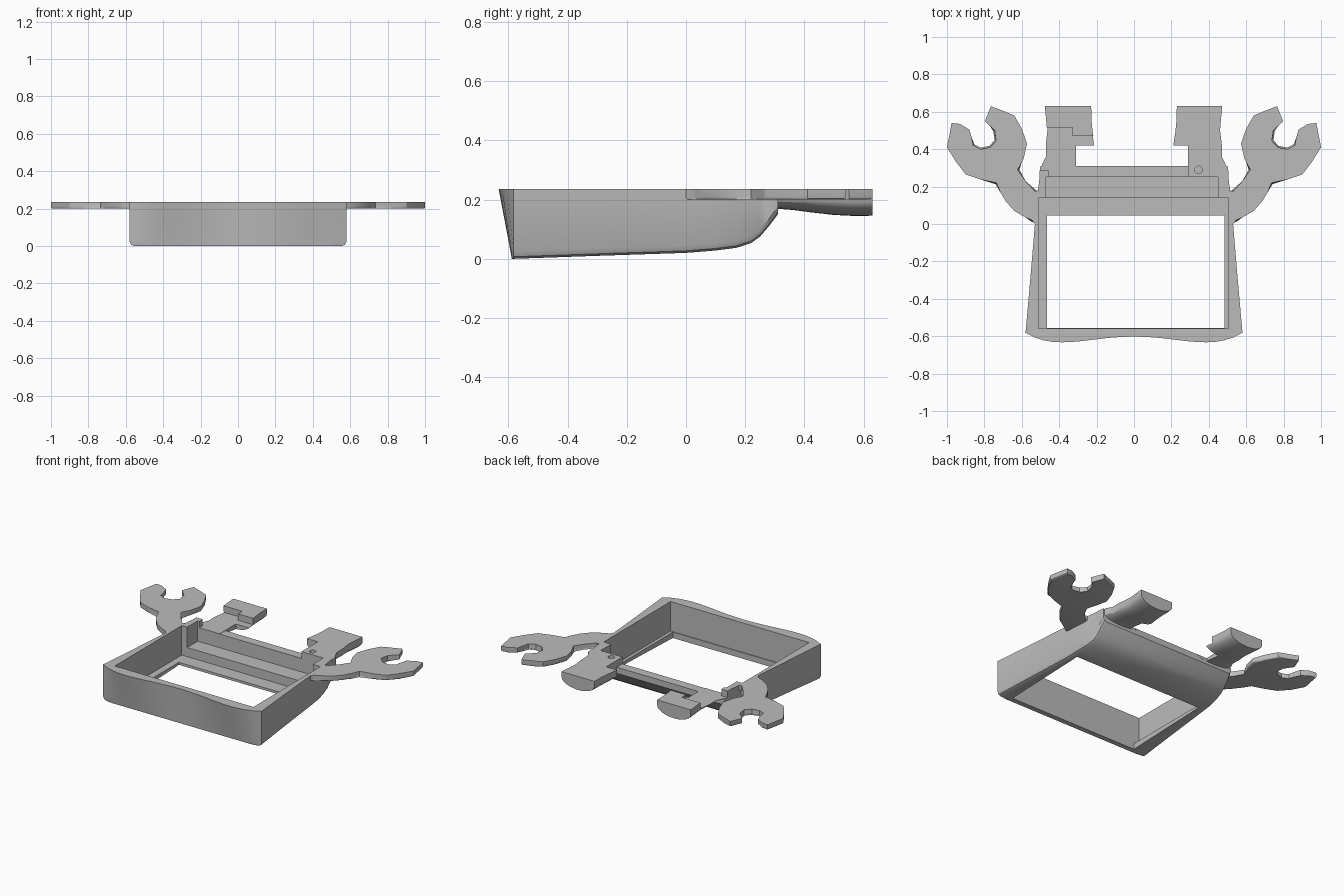
import bpy, bmesh, math

old = bpy.data.objects.get("Cube")
if old:
    bpy.data.objects.remove(old, do_unlink=True)

TOP = 0.235
grey = bpy.data.materials.new("mid_grey")
grey.use_nodes = True
grey.diffuse_color = (0.5, 0.5, 0.5, 1)
grey.node_tree.nodes["Principled BSDF"].inputs["Base Color"].default_value = (0.5, 0.5, 0.5, 1)


def make(name, bm):
    bmesh.ops.recalc_face_normals(bm, faces=bm.faces[:])
    mesh = bpy.data.meshes.new(name)
    bm.to_mesh(mesh)
    bm.free()
    mesh.materials.append(grey)
    obj = bpy.data.objects.new(name, mesh)
    bpy.context.collection.objects.link(obj)
    return obj


def prism(name, pts, z0, z1, bevel=0):
    """Upright prism over a plan outline, optionally rounded underneath."""
    bm = bmesh.new()
    low = [bm.verts.new((x, y, z0)) for x, y in pts]
    high = [bm.verts.new((x, y, z1)) for x, y in pts]
    base = bm.faces.new(low)
    bm.faces.new(high)
    n = len(pts)
    for i in range(n):
        j = (i + 1) % n
        bm.faces.new((low[i], low[j], high[j], high[i]))
    if bevel:
        bmesh.ops.bevel(bm, geom=list(base.edges), offset=bevel, segments=3,
                        affect='EDGES', profile=0.5)
    return make(name, bm)


def box(x0, x1, y0, y1, z0, z1):
    return prism("cutter", [(x0, y0), (x1, y0), (x1, y1), (x0, y1)], z0, z1)


def cut(obj, cutters):
    bpy.context.view_layer.objects.active = obj
    for c in cutters:
        c.hide_render = True
        mod = obj.modifiers.new("cut", 'BOOLEAN')
        mod.operation = 'DIFFERENCE'
        mod.solver = 'EXACT'
        mod.object = c
        bpy.ops.object.modifier_apply(modifier=mod.name)


# Hull: rows of (y, half width, underside height)
rows = [(-0.582, 0.58, 0.0), (-0.3, 0.555, 0.01), (0, 0.53, 0.02), (0.1, 0.525, 0.028),
        (0.17, 0.515, 0.037), (0.22, 0.508, 0.053), (0.25, 0.505, 0.075),
        (0.28, 0.505, 0.11), (0.31, 0.5, 0.15)]
FRONT = 24


def wave(x):
    u = (x / 0.3) ** 2
    return -0.602 - 0.0375 * u + 0.0115 * u * u


def ring(bm, inset, lift, t):
    """One hull contour, starting at the left rear and running round the front."""
    pts = []
    for y, w, z in reversed(rows):
        pts.append((w - inset, y, TOP if t == 1 else z + lift))
    for i in range(1, FRONT):
        s = 1 - 2 * i / FRONT
        y = -0.588 + t * (wave(0.58 * s) + 0.588)
        pts.append((s * (0.58 - inset), y, TOP if t == 1 else lift))
    for y, w, z in rows:
        pts.append((inset - w, y, TOP if t == 1 else z + lift))
    return [bm.verts.new(p) for p in pts]


bm = bmesh.new()
rings = [ring(bm, *a) for a in ((0.025, 0, 0), (0.008, 0.007, 0.03), (0, 0.025, 0.1), (0, 0, 1))]
n = len(rings[0])
for a, b in zip(rings, rings[1:]):
    for i in range(n):
        j = (i + 1) % n
        bm.faces.new((a[i], a[j], b[j], b[i]))
bm.faces.new(rings[-1])
base, m = rings[0], len(rows)
for i in range(m - 1):
    bm.faces.new((base[i], base[i + 1], base[n - 2 - i], base[n - 1 - i]))
bm.faces.new(base[m - 1:n - m + 1])
hull = make("hull", bm)


# Legs: D-shaped sections lofted towards the back
def leg(name, side, outer):
    spans = [(0.25, outer + 0.03, 0.22, 0.165), (0.32, outer + 0.02, 0.22, 0.168),
             (0.36, outer, 0.215, 0.165), (0.42, outer, 0.21, 0.157),
             (0.5, outer - 0.01, 0.222, 0.148), (0.56, outer - 0.005, 0.228, 0.145),
             (0.61, outer, 0.228, 0.145), (0.63, outer, 0.23, 0.146)]
    bm = bmesh.new()
    loops = []
    for y, xo, xi, low in spans:
        mid, half = (xo + xi) / 2, (xo - xi) / 2
        sec = [(mid + half, TOP)]
        for k in range(13):
            a = math.pi * k / 12
            sec.append((mid + half * math.cos(a), 0.2 - (0.2 - low) * math.sin(a)))
        sec.append((mid - half, TOP))
        loops.append([bm.verts.new((side * x, y, z)) for x, z in sec])
    for a, b in zip(loops, loops[1:]):
        for i in range(len(a)):
            j = (i + 1) % len(a)
            bm.faces.new((a[i], a[j], b[j], b[i]))
    bm.faces.new(loops[0])
    bm.faces.new(loops[-1])
    return make(name, bm)


right_leg = leg("right_leg", -1, 0.475)
left_leg = leg("left_leg", 1, 0.47)

# Arms with open pincers, mirrored
claw = [(0.515, 0.0), (0.53, 0.0), (0.545, 0.02), (0.58, 0.035), (0.64, 0.07), (0.685, 0.12),
        (0.715, 0.17), (0.735, 0.22), (0.82, 0.238), (0.9, 0.265), (0.95, 0.33), (1.0, 0.41),
        (0.975, 0.54), (0.93, 0.535), (0.88, 0.505), (0.867, 0.46), (0.86, 0.42), (0.82, 0.4),
        (0.77, 0.41), (0.737, 0.445), (0.745, 0.5), (0.797, 0.55), (0.765, 0.63),
        (0.7, 0.605), (0.64, 0.58), (0.6, 0.51), (0.572, 0.43), (0.59, 0.35), (0.622, 0.29),
        (0.58, 0.23), (0.53, 0.175), (0.515, 0.18)]
claws = [prism(name, [(s * x, y) for x, y in claw], 0.2, TOP, 0.008)
         for name, s in (("right_claw", -1), ("left_claw", 1))]

# Pocket, window, shelf, rear bar and the lowered step on the right leg
pocket = box(-0.51, 0.505, -0.56, 0.14, 0.04, 1)
window = box(-0.465, 0.485, -0.555, 0.045, -1, 0.5)
shelf = box(-0.47, 0.45, 0.13, 0.25, 0.1, 1)
bar = box(-0.31, 0.29, 0.24, 0.4, 0.19, 1)
step = prism("cutter", [(-0.53, 0.285), (-0.458, 0.285), (-0.458, 0.24), (-0.2, 0.24),
                        (-0.2, 0.47), (-0.33, 0.47), (-0.33, 0.515), (-0.53, 0.515)], 0.192, 1)
notch = box(-0.31, 0.29, 0.311, 0.42, -1, 1)
hole = prism("cutter", [(0.345 + 0.02 * math.cos(k * math.pi / 12),
                         0.29 + 0.02 * math.sin(k * math.pi / 12)) for k in range(24)], 0.18, 1)

cut(hull, [pocket, window, shelf, bar, step, hole])
cut(right_leg, [bar, step, notch])
cut(left_leg, [bar, notch, hole])
for c in (pocket, window, shelf, bar, step, notch, hole):
    bpy.data.objects.remove(c, do_unlink=True)

# Smooth the curved skins, keep hard edges
bpy.ops.object.select_all(action='DESELECT')
for obj in [hull, right_leg, left_leg] + claws:
    obj.select_set(True)
bpy.context.view_layer.objects.active = hull
bpy.ops.object.shade_smooth_by_angle(angle=math.radians(30))
